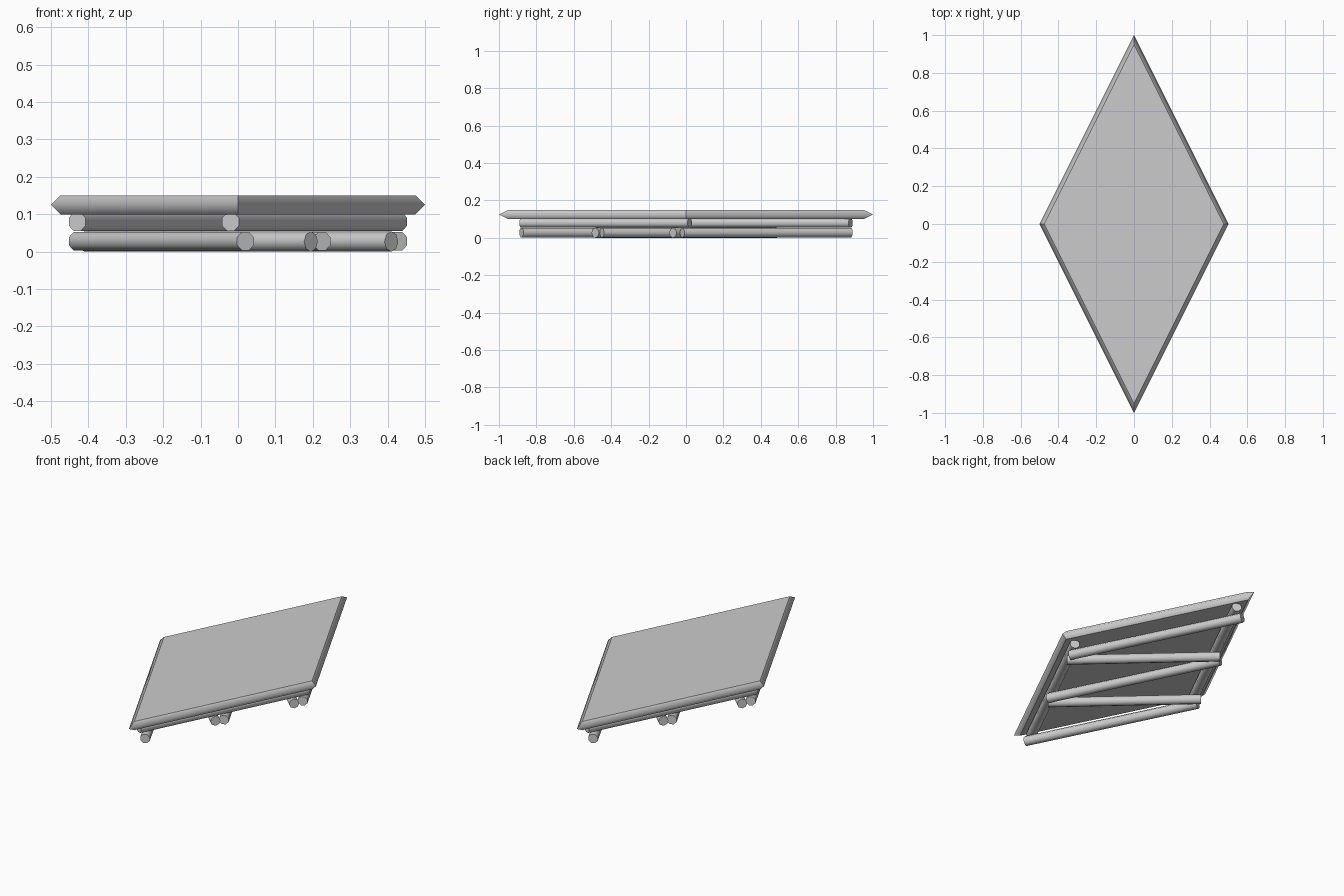
import bpy, bmesh, math
from mathutils import Vector

if "Cube" in bpy.data.objects:
    bpy.data.objects.remove(bpy.data.objects["Cube"])

R = 0.027


def pole(name, a, b, z, vertex_up=False):
    """Eight-sided round pole lying flat at height z from a to b."""
    a, b = Vector((*a, z)), Vector((*b, z))
    d = b - a
    axis = d.normalized()
    side = axis.cross(Vector((0, 0, 1)))
    up = Vector((0, 0, 1))
    off = 0 if vertex_up else math.pi / 8
    bm = bmesh.new()
    rings = []
    for p in (a, b):
        rings.append([bm.verts.new(p + R * (math.cos(t) * side + math.sin(t) * up))
                      for t in (off + i * math.pi / 4 for i in range(8))])
    for i in range(8):
        j = (i + 1) % 8
        bm.faces.new((rings[0][i], rings[0][j], rings[1][j], rings[1][i]))
    for ring in rings:
        bm.faces.new(ring)
    bmesh.ops.recalc_face_normals(bm, faces=bm.faces)
    return finish(name, bm, 50)


def finish(name, bm, angle=None):
    me = bpy.data.meshes.new(name)
    bm.to_mesh(me)
    bm.free()
    ob = bpy.data.objects.new(name, me)
    bpy.context.collection.objects.link(ob)
    if angle:
        bpy.ops.object.select_all(action='DESELECT')
        ob.select_set(True)
        bpy.context.view_layer.objects.active = ob
        bpy.ops.object.shade_smooth_by_angle(angle=math.radians(angle))
    return ob


# diamond deck with a rim that comes to a ridge at mid height
bm = bmesh.new()
layers = []
for s, z in ((0.95, 0.10), (1.0, 0.125), (0.95, 0.15)):
    layers.append([bm.verts.new((x * s, y * s, z))
                   for x, y in ((0.5, 0), (0, 1), (-0.5, 0), (0, -1))])
for lo, hi in zip(layers, layers[1:]):
    for i in range(4):
        j = (i + 1) % 4
        bm.faces.new((lo[i], lo[j], hi[j], hi[i]))
bm.faces.new(layers[0])
bm.faces.new(layers[2])
bmesh.ops.recalc_face_normals(bm, faces=bm.faces)
# the rim is smooth across the ridge, sharp everywhere else
for f in bm.faces:
    f.smooth = True
for e in bm.edges:
    e.smooth = all(abs(v.co.z - 0.125) < 1e-4 for v in e.verts)
finish("deck", bm)

# upper rails along two opposite edges, lower zigzag struts beneath them
for s, side in ((1, "right"), (-1, "left")):
    m = lambda x, y: (s * x, s * y)
    pole(f"{side}_rail", m(-0.02, -0.88), m(0.43, 0.02), 0.08)
    pole(f"{side}_end_strut", m(0.43, -0.02), m(-0.02, 0.88), 0.028)
    pole(f"{side}_diagonal_strut", m(0.41, -0.07), m(-0.195, 0.485), R, True)
pole("middle_strut", (0.225, -0.45), (-0.225, 0.45), 0.028)
